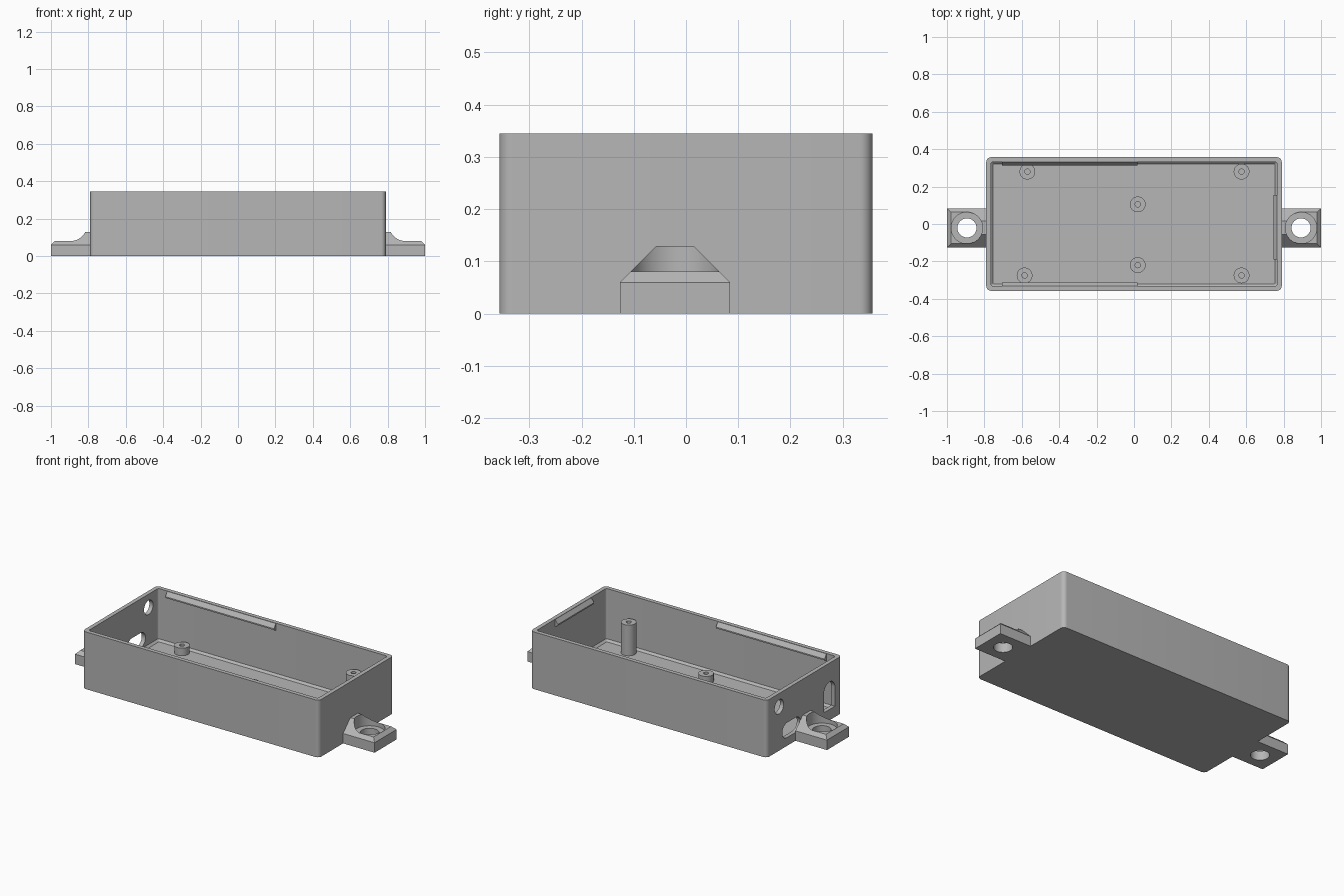
import bpy, bmesh, math

old = bpy.data.objects.get("Cube")
if old:
    bpy.data.objects.remove(old, do_unlink=True)

grey = bpy.data.materials.new("plain grey")
grey.use_nodes = True
grey.diffuse_color = (0.47, 0.47, 0.47, 1)
grey.node_tree.nodes["Principled BSDF"].inputs["Base Color"].default_value = grey.diffuse_color
parts = []


def loft(name, rings, keep=True):
    """Solid skinned through equal-length rings, capped at both ends."""
    bm = bmesh.new()
    loops = [[bm.verts.new(p) for p in ring] for ring in rings]
    n = len(loops[0])
    for a, b in zip(loops, loops[1:]):
        for i in range(n):
            j = (i + 1) % n
            bm.faces.new((a[i], a[j], b[j], b[i]))
    bm.faces.new(loops[0][::-1])
    bm.faces.new(loops[-1])
    bmesh.ops.recalc_face_normals(bm, faces=bm.faces)
    mesh = bpy.data.meshes.new(name)
    bm.to_mesh(mesh)
    bm.free()
    mesh.materials.append(grey)
    obj = bpy.data.objects.new(name, mesh)
    bpy.context.collection.objects.link(obj)
    if keep:
        parts.append(obj)
    else:
        obj.hide_render = True
    return obj


def circle(x, y, z, r, n=40):
    return [(x + r * math.cos(math.tau * i / n), y + r * math.sin(math.tau * i / n), z)
            for i in range(n)]


def round_rect(hx, hy, r, z, steps=8):
    pts = []
    for k, (sx, sy) in enumerate([(1, 1), (-1, 1), (-1, -1), (1, -1)]):
        for i in range(steps + 1):
            a = math.pi / 2 * (k + i / steps)
            pts.append((sx * (hx - r) + r * math.cos(a), sy * (hy - r) + r * math.sin(a), z))
    return pts


def rect(x0, x1, y0, y1, z):
    return [(x0, y0, z), (x1, y0, z), (x1, y1, z), (x0, y1, z)]


def cut(obj, cutter):
    """Subtract the cutter for good and discard it."""
    mod = obj.modifiers.new("cut", "BOOLEAN")
    mod.operation, mod.solver, mod.object = "DIFFERENCE", "EXACT", cutter
    bpy.context.view_layer.update()
    graph = bpy.context.evaluated_depsgraph_get()
    mesh = bpy.data.meshes.new_from_object(obj.evaluated_get(graph))
    obj.modifiers.clear()
    obj.data = mesh
    bpy.data.objects.remove(cutter, do_unlink=True)


# Open tray with rounded corners and a chamfer around the floor
HX, HY, TOP, WALL, FLOOR = 0.79, 0.357, 0.345, 0.025, 0.03
IX, IY = HX - WALL, HY - WALL
tray = loft("tray", [
    round_rect(HX, HY, 0.025, 0),
    round_rect(HX, HY, 0.025, TOP),
    round_rect(IX, IY, 0.012, TOP),
    round_rect(IX, IY, 0.012, FLOOR + 0.012),
    round_rect(IX - 0.012, IY - 0.012, 0.004, FLOOR),
])


# Cable openings in the end wall
def wall_cut(outline):
    cut(tray, loft("opening", [[(x, y, z) for y, z in outline] for x in (-0.85, -0.74)], False))


def arc(cy, cz, r, start, end, n=20):
    return [(cy + r * math.cos(math.radians(start + (end - start) * i / n)),
             cz + r * math.sin(math.radians(start + (end - start) * i / n)))
            for i in range(n + 1)]


wall_cut(arc(0.24, 0.265, 0.043, 0, 351, 39))
wall_cut(arc(0.165, 0.095, 0.045, -90, 90) + arc(0.08, 0.095, 0.045, 90, 270))
wall_cut(arc(-0.24, 0.18, 0.052, 0, 180) + [(-0.292, 0.065), (-0.188, 0.065)])

# Screw posts with blind holes
SHORT, TALL = 0.075, 0.215
posts = [(-0.57, 0.28, SHORT), (0.575, 0.28, TALL), (0.02, 0.105, SHORT),
         (0.02, -0.22, SHORT), (-0.585, -0.275, SHORT), (0.575, -0.275, TALL)]
for i, (x, y, top) in enumerate(posts):
    loft(f"screw_post_{i + 1}", [
        circle(x, y, FLOOR - 0.005, 0.042), circle(x, y, top, 0.042),
        circle(x, y, top, 0.014), circle(x, y, FLOOR + 0.005, 0.014)])


# Wedge-shaped lid catches under the rim
def catch_profile(place):
    return [place(d, z) for d, z in [(-0.004, 0.343), (0, 0.343), (0.018, 0.318),
                                     (0.018, 0.31), (0, 0.3), (-0.004, 0.3)]]


for name, s in (("back", 1), ("front", -1)):
    loft(f"{name}_catch", [catch_profile(lambda d, z: (x, s * (IY - d), z))
                           for x in (-0.705, 0.02)])
loft("end_catch", [catch_profile(lambda d, z: (IX - d, y, z)) for y in (-0.19, 0.155)])

# Mounting tabs: chamfered block with a screw pocket
TY, TW, CX = -0.021, 0.105, 0.893
for name, s in (("left", 1), ("right", -1)):
    def block(x0, x1, w, z):
        return rect(s * x0, s * x1, TY - w, TY + w, z)

    tab = loft(f"{name}_mounting_tab", [
        block(HX - 0.001, 1, TW, 0), block(HX - 0.001, 1, TW, 0.06),
        block(HX - 0.001, 1 - 0.069, TW - 0.069, 0.129)])
    cut(tab, loft("top_cutter", [block(0.88, 1.1, 0.2, z) for z in (0.081, 0.2)], False))
    cut(tab, loft("pocket", [circle(s * CX, TY, z, 0.084, 64) for z in (0.055, 0.25)], False))
    cut(tab, loft("hole", [circle(s * CX, TY, z, 0.051, 48) for z in (-0.05, 0.3)], False))

# Smooth curved walls, keep edges sharp
bpy.ops.object.select_all(action="DESELECT")
for obj in parts:
    obj.select_set(True)
bpy.context.view_layer.objects.active = tray
bpy.ops.object.shade_smooth_by_angle(angle=math.radians(30))
